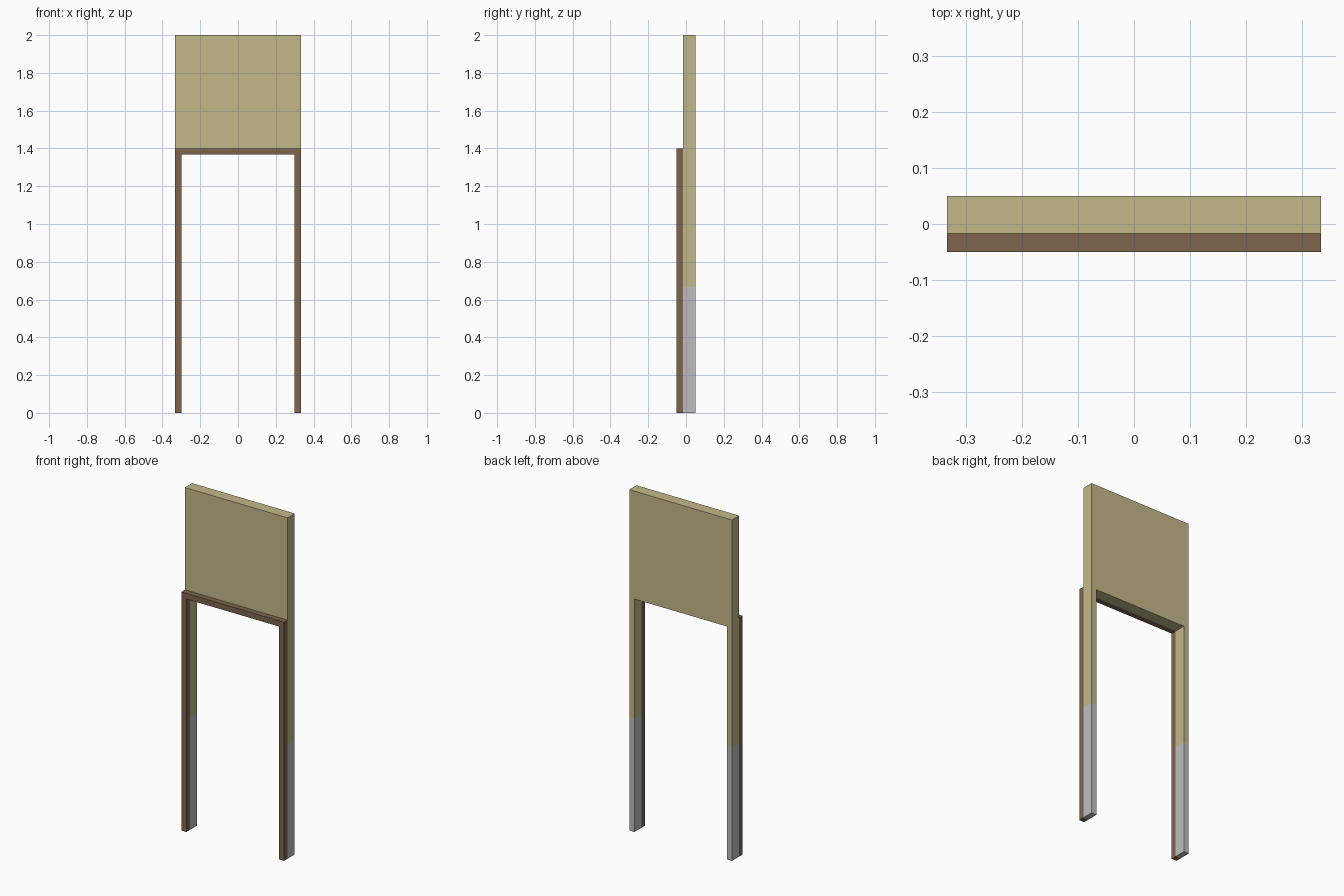
import bpy, bmesh
from mathutils import Vector

if "Cube" in bpy.data.objects:
    bpy.data.objects.remove(bpy.data.objects["Cube"])

W, INNER = 0.3333, 0.30          # half widths: outside and opening
Y_FRONT, Y_SEAM, Y_BACK = -0.05, -0.0167, 0.05
OPEN_TOP, FRAME_TOP, WALL_TOP, PLINTH = 1.3667, 1.40, 2.0, 0.6667


def material(name, rgb):
    m = bpy.data.materials.new(name)
    m.diffuse_color = (*rgb, 1)
    m.use_nodes = True
    m.node_tree.nodes["Principled BSDF"].inputs["Base Color"].default_value = m.diffuse_color
    return m


brown = material("brown wood", (0.205, 0.130, 0.076))
cream = material("cream plaster", (0.552, 0.479, 0.254))
grey = material("light grey", (0.515, 0.515, 0.515))


def arch(name, top, y0, y1, mats, split=None):
    """Square arch profile extruded from y0 to y1, second colour below split."""
    pts = [(-W, 0), (-INNER, 0), (-INNER, OPEN_TOP), (INNER, OPEN_TOP),
           (INNER, 0), (W, 0), (W, top), (-W, top)]
    bm = bmesh.new()
    face = bm.faces.new([bm.verts.new((x, y0, z)) for x, z in pts])
    ext = bmesh.ops.extrude_face_region(bm, geom=[face], use_keep_orig=True)
    verts = [v for v in ext["geom"] if isinstance(v, bmesh.types.BMVert)]
    bmesh.ops.translate(bm, verts=verts, vec=Vector((0, y1 - y0, 0)))
    # cut level with the opening top so that the concave faces divide cleanly
    for z in (OPEN_TOP, split):
        if z is not None:
            bmesh.ops.bisect_plane(bm, geom=bm.verts[:] + bm.edges[:] + bm.faces[:],
                                   plane_co=(0, 0, z), plane_no=(0, 0, 1), dist=1e-5)
    bmesh.ops.recalc_face_normals(bm, faces=bm.faces[:])
    for f in bm.faces:
        if split is not None and f.calc_center_median().z < split:
            f.material_index = 1
    mesh = bpy.data.meshes.new(name)
    bm.to_mesh(mesh)
    bm.free()
    for m in mats:
        mesh.materials.append(m)
    obj = bpy.data.objects.new(name, mesh)
    bpy.context.collection.objects.link(obj)
    return obj


# wooden trim around the doorway
arch("door_frame", FRAME_TOP, Y_FRONT, Y_SEAM, [brown])
# wall around the doorway, grey on the lower part
arch("wall", WALL_TOP, Y_SEAM, Y_BACK, [cream, grey], PLINTH)
